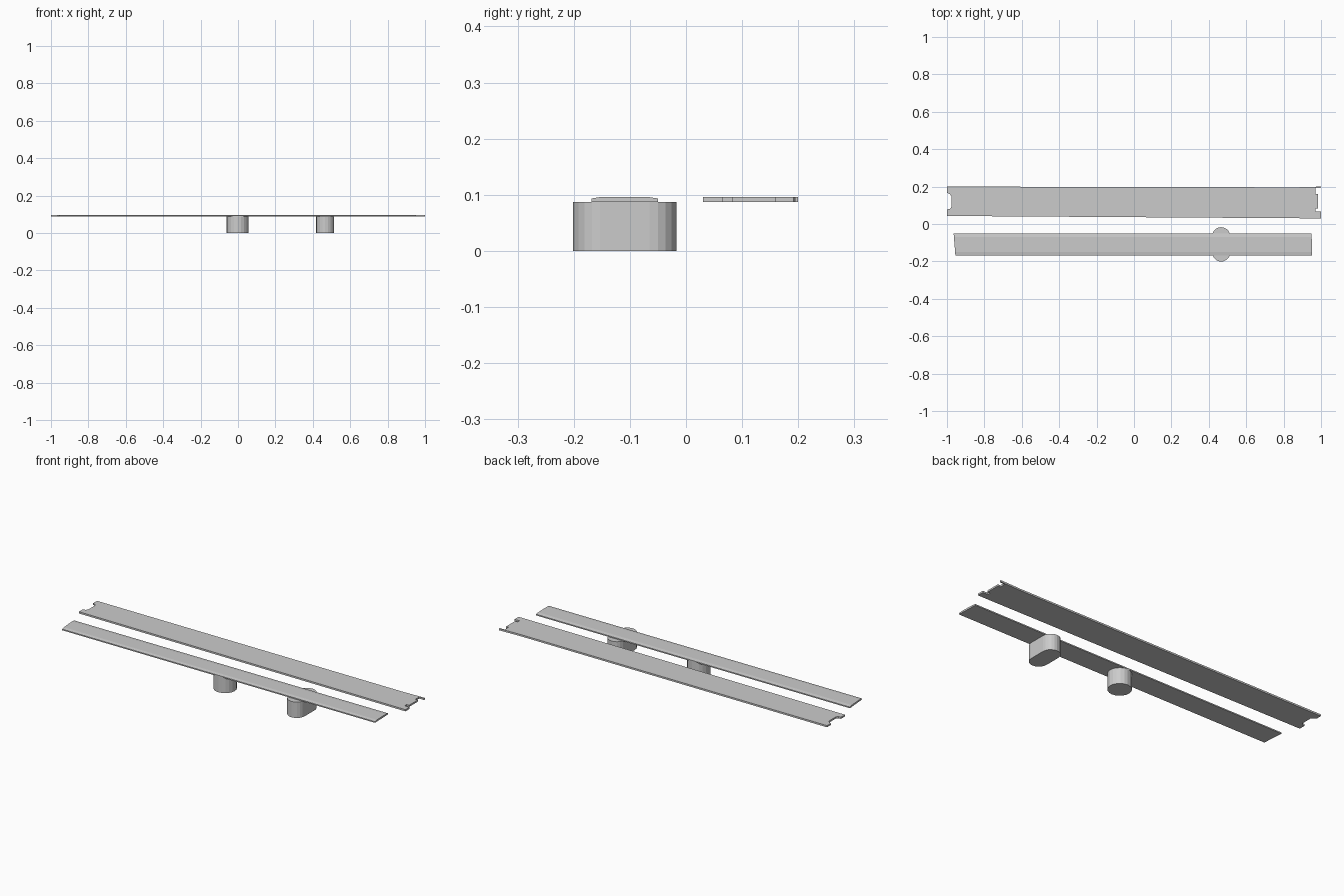
import bpy, bmesh, math

if "Cube" in bpy.data.objects:
    bpy.data.objects.remove(bpy.data.objects["Cube"])


def prism(name, outline, z0, z1):
    """Extrude a closed xy outline (counter-clockwise) from z0 to z1."""
    bm = bmesh.new()
    face = bm.faces.new([bm.verts.new((x, y, z0)) for x, y in outline])
    top = bmesh.ops.extrude_face_region(bm, geom=[face])["geom"]
    verts = [v for v in top if isinstance(v, bmesh.types.BMVert)]
    bmesh.ops.translate(bm, verts=verts, vec=(0, 0, z1 - z0))
    return finish(name, bm)


def finish(name, bm):
    bmesh.ops.recalc_face_normals(bm, faces=bm.faces)
    mesh = bpy.data.meshes.new(name)
    bm.to_mesh(mesh)
    bm.free()
    obj = bpy.data.objects.new(name, mesh)
    bpy.context.collection.objects.link(obj)
    return obj


def stadium(cx, cy, r, half, n=10):
    """Outline with round ends along y; half = 0 gives a circle."""
    pts = []
    for start, oy in ((0, half), (math.pi, -half)):
        for i in range(n + (1 if half else 0)):
            a = start + math.pi * i / n
            pts.append((cx + r * math.cos(a), cy + oy + r * math.sin(a)))
    return pts


# Wide rear plate, slightly tapered, with notched ends
prism("rear_plate", [
    (-1.0, 0.043), (1.0, 0.03), (1.0, 0.066), (0.97, 0.066), (0.97, 0.083),
    (0.985, 0.083), (0.985, 0.16), (0.97, 0.16), (0.97, 0.192), (1.0, 0.194),
    (1.0, 0.2), (0.87, 0.196), (-1.0, 0.2), (-1.0, 0.167), (-0.985, 0.16),
    (-0.977, 0.15), (-0.977, 0.09), (-0.985, 0.08), (-1.0, 0.078),
], 0.087, 0.0965)

# Narrow front strip with chamfered long edges
section = [(-0.168, 0.087), (-0.168, 0.0935), (-0.15, 0.0965),
           (-0.07, 0.0965), (-0.05, 0.0935), (-0.05, 0.087)]
bm = bmesh.new()
left = [bm.verts.new((-0.955 - 0.08 * (y + 0.168), y, z)) for y, z in section]
right = [bm.verts.new((0.953 - 0.03 * (y + 0.168), y, z)) for y, z in section]
bm.faces.new(left)
bm.faces.new(right)
for i in range(len(section)):
    j = (i + 1) % len(section)
    bm.faces.new((left[i], left[j], right[j], right[i]))
finish("front_strip", bm)

# Posts under the front strip
prism("round_post", stadium(-0.002, -0.109, 0.059, 0), 0, 0.09)
prism("oblong_post", stadium(0.466, -0.109, 0.048, 0.044), 0, 0.0875)
